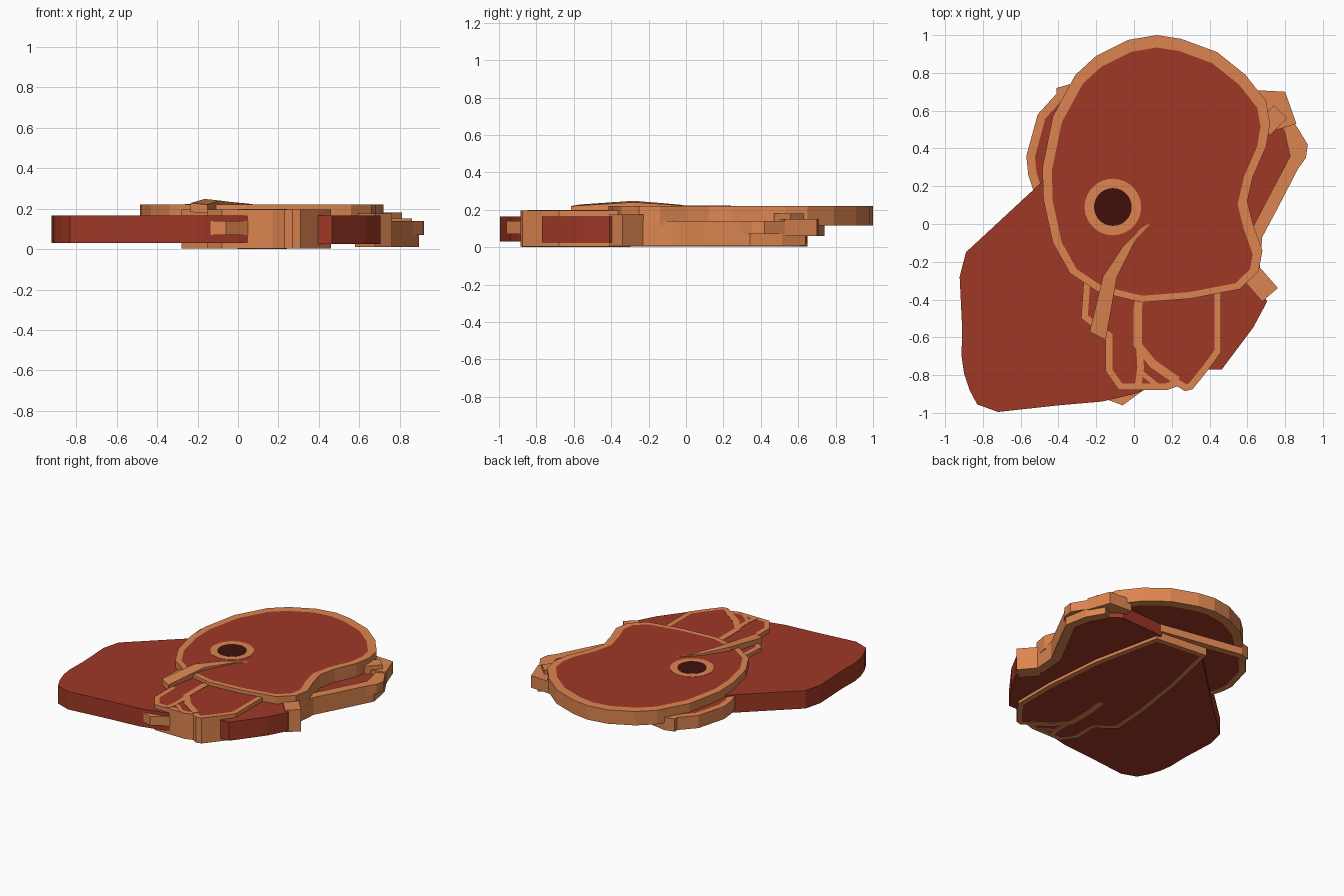
import bpy, bmesh
from mathutils import Vector


def mat(name, c):
    m = bpy.data.materials.new(name)
    m.diffuse_color = (*c, 1)
    return m


MEAT = mat("meat", (0.35, 0.04, 0.019))
FAT = mat("fat", (0.72, 0.235, 0.08))
MARROW = mat("marrow", (0.05, 0.005, 0.004))


def finish(name, bm, mats):
    bmesh.ops.recalc_face_normals(bm, faces=bm.faces)
    me = bpy.data.meshes.new(name)
    bm.to_mesh(me)
    bm.free()
    for m in mats:
        me.materials.append(m)
    ob = bpy.data.objects.new(name, me)
    bpy.context.collection.objects.link(ob)
    return ob


def slab(name, pts, z0, z1, side, rim=0, shift=0):
    """Extruded outline; with rim > 0 both caps get an inset meat area."""
    bm = bmesh.new()
    base = bm.faces.new([bm.verts.new((x, y, z0)) for x, y in pts])
    bm.normal_update()
    res = bmesh.ops.extrude_face_region(bm, geom=[base], use_keep_orig=True)
    for v in res["geom"]:
        if isinstance(v, bmesh.types.BMVert):
            v.co.z = z1
    bmesh.ops.recalc_face_normals(bm, faces=bm.faces)
    if rim:
        caps = [f for f in bm.faces if abs(f.normal.z) > 0.9]
        bmesh.ops.inset_region(bm, faces=caps, thickness=rim, use_even_offset=True)
        for f in caps:
            f.material_index = 1
            for v in f.verts:
                v.co.y += shift
    bmesh.ops.triangulate(bm, faces=[f for f in bm.faces if len(f.verts) > 4])
    return finish(name, bm, [side, MEAT])


def band(name, path, width, z0, z1, m=FAT):
    """Ribbon of even width along a path."""
    p = [Vector(q) for q in path]
    left, right = [], []
    for i, q in enumerate(p):
        d = (p[min(i + 1, len(p) - 1)] - p[max(i - 1, 0)]).normalized()
        n = Vector((-d.y, d.x)) * width / 2
        left.append(q + n)
        right.append(q - n)
    return slab(name, left + right[::-1], z0, z1, m)


def disc(name, r, z0, z1, m):
    bm = bmesh.new()
    bmesh.ops.create_cone(bm, cap_ends=True, segments=28, radius1=r, radius2=r, depth=z1 - z0)
    bmesh.ops.translate(bm, verts=bm.verts, vec=(-0.112, 0.09, (z0 + z1) / 2))
    return finish(name, bm, [m])


# Large plain cut lying at the front left
slab("large_cut", [(-0.72, -0.995), (-0.83, -0.955), (-0.87, -0.88), (-0.9, -0.79),
     (-0.913, -0.7), (-0.91, -0.55), (-0.923, -0.28), (-0.89, -0.15), (-0.48, 0.23),
     (-0.1, 0.6), (0.25, 0.3), (0.25, -0.8), (0.0, -0.9), (-0.17, -0.94), (-0.4, -0.96)],
     0.03, 0.165, MEAT)

# Plain cuts at the right
slab("front_right_cut", [(0.3, -0.77), (0.465, -0.77), (0.63, -0.55), (0.705, -0.41),
     (0.6, -0.22), (0.3, -0.2)], 0.025, 0.165, MEAT)
slab("back_right_cut", [(0.28, -0.3), (0.62, -0.25), (0.64, -0.05), (0.75, 0.12),
     (0.87, 0.35), (0.83, 0.52), (0.64, 0.65), (0.28, 0.63)], 0.025, 0.12, MEAT)

# Steak peeking out at the back left
slab("left_steak", [(-0.57, 0.36), (-0.56, 0.26), (-0.53, 0.17), (-0.3, -0.05), (0.25, 0.1),
     (0.29, 0.63), (-0.34, 0.74), (-0.41, 0.72), (-0.41, 0.69), (-0.51, 0.58)],
     0.06, 0.155, FAT, 0.045)

# Bottom chop with its fat veins
slab("bottom_chop", [(-0.15, -0.6), (-0.15, -0.78), (-0.08, -0.88), (0.17, -0.88),
     (0.23, -0.86), (0.27, -0.885), (0.31, -0.875), (0.395, -0.77), (0.46, -0.68),
     (0.46, -0.36), (0.42, 0.1), (0.31, 0.61), (-0.1, 0.65), (-0.2, 0.2), (-0.26, -0.2),
     (-0.28, -0.5)], 0.003, 0.195, FAT, 0.035)
band("main_vein", [(0.04, -0.3), (0.02, -0.45), (0.02, -0.64), (0.1, -0.74), (0.23, -0.83)],
     0.045, 0.0, 0.198)
band("side_vein", [(0.03, -0.66), (0.035, -0.76), (0.02, -0.87)], 0.035, 0.0, 0.197)
band("small_vein", [(0.03, -0.78), (0.08, -0.82), (0.14, -0.87)], 0.025, 0.0, 0.1965)

# Top steak with rim, bone ring and marrow
slab("top_steak", [(0.12, 1.0), (0.25, 0.98), (0.44, 0.91), (0.59, 0.79), (0.7, 0.65),
     (0.72, 0.53), (0.7, 0.41), (0.63, 0.25), (0.6, 0.12), (0.63, 0.0), (0.68, -0.14),
     (0.66, -0.25), (0.56, -0.345), (0.3, -0.395), (0.04, -0.415), (-0.19, -0.36),
     (-0.34, -0.26), (-0.43, -0.1), (-0.48, 0.13), (-0.485, 0.3), (-0.43, 0.57),
     (-0.31, 0.79), (-0.2, 0.89), (-0.03, 0.975)], 0.115, 0.22, FAT, 0.05, -0.015)
disc("bone_ring", 0.15, 0.113, 0.222, FAT)
disc("bone_marrow", 0.1, 0.112, 0.224, MARROW)

# Fat strip curling round the right side
band("right_fat_strip", [(0.69, -0.33), (0.63, -0.25), (0.645, -0.06), (0.74, 0.12),
     (0.86, 0.35), (0.83, 0.5), (0.76, 0.62)], 0.07, 0.01, 0.14)
band("strip_end", [(0.62, -0.26), (0.72, -0.375)], 0.11, 0.01, 0.175)
slab("back_fat_block", [(0.62, 0.71), (0.8, 0.7), (0.86, 0.53), (0.76, 0.5), (0.6, 0.6)],
     0.06, 0.15, FAT)
slab("fat_lump", [(0.74, 0.63), (0.81, 0.56), (0.72, 0.47), (0.66, 0.54)], 0.08, 0.18, FAT)
slab("fat_edge", [(0.86, 0.52), (0.92, 0.42), (0.91, 0.35), (0.86, 0.28)], 0.07, 0.14, FAT)

# Small fat tab at the front
slab("front_fat_tab", [(-0.14, -0.93), (-0.06, -0.96), (0.05, -0.88), (0.0, -0.82),
     (-0.12, -0.84)], 0.07, 0.14, FAT)

# Fold of fat draped over the top steak: left edge, right edge, height
stations = [((0.04, -0.02), (0.1, 0.015), 0.226), ((-0.06, -0.12), (0.01, -0.08), 0.235),
            ((-0.165, -0.28), (-0.09, -0.28), 0.248), ((-0.235, -0.57), (-0.15, -0.615), 0.228)]
bm = bmesh.new()
rings = []
for a, b, z in stations:
    rings.append([bm.verts.new(p) for p in ((*a, z), (*b, z - 0.008),
                                            (*b, z - 0.05), (*a, z - 0.045))])
for r, s in zip(rings, rings[1:]):
    for i in range(4):
        bm.faces.new((r[i], r[(i + 1) % 4], s[(i + 1) % 4], s[i]))
bm.faces.new(rings[0])
bm.faces.new(rings[-1])
finish("fat_fold", bm, [FAT])
